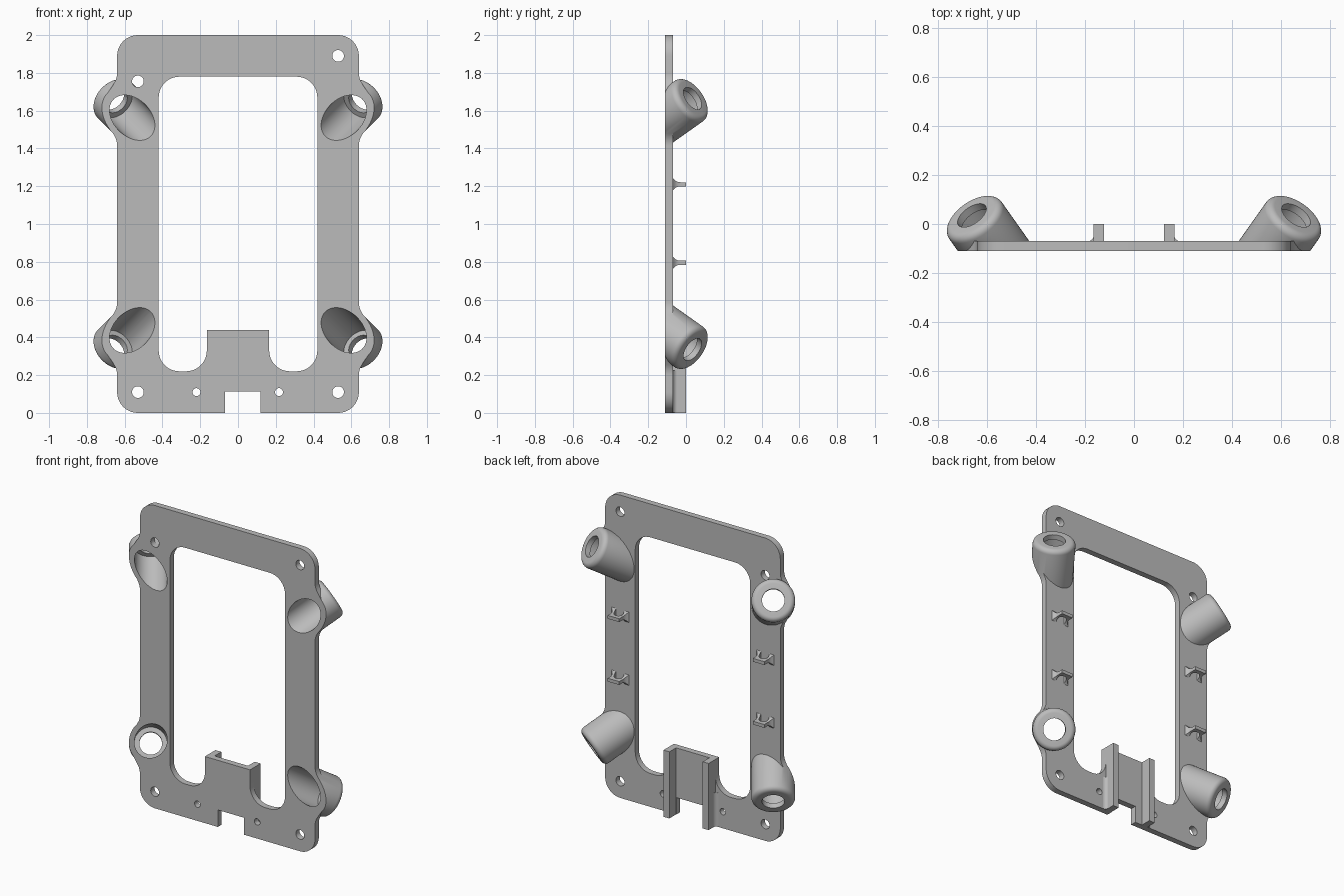
import bpy, bmesh, math
from mathutils import Vector

old = bpy.data.objects.get("Cube")
if old:
    bpy.data.objects.remove(old, do_unlink=True)

grey = bpy.data.materials.new("matte grey")
grey.use_nodes = True
COLOUR = (0.5, 0.5, 0.5, 1)
grey.diffuse_color = COLOUR
grey.node_tree.nodes["Principled BSDF"].inputs["Base Color"].default_value = COLOUR

FRONT, BACK = -0.11, -0.07     # plate faces along y


def skin(name, rings):
    """Closed solid through a list of equal-length point rings."""
    bm = bmesh.new()
    loops = [[bm.verts.new(p) for p in ring] for ring in rings]
    for a, b in zip(loops, loops[1:]):
        for i in range(len(a)):
            j = (i + 1) % len(a)
            bm.faces.new((a[i], a[j], b[j], b[i]))
    bm.faces.new(loops[0][::-1])
    bm.faces.new(loops[-1])
    bmesh.ops.recalc_face_normals(bm, faces=bm.faces)
    mesh = bpy.data.meshes.new(name)
    bm.to_mesh(mesh)
    bm.free()
    mesh.materials.append(grey)
    ob = bpy.data.objects.new(name, mesh)
    bpy.context.collection.objects.link(ob)
    return ob


def rounded(corners, steps=10):
    """Outline from (x, z, radius) corners."""
    out = []
    for i, (x, z, r) in enumerate(corners):
        p = Vector((x, z))
        if r == 0:
            out.append(p)
            continue
        u = (Vector(corners[i - 1][:2]) - p).normalized()
        v = (Vector(corners[(i + 1) % len(corners)][:2]) - p).normalized()
        half = u.angle(v) / 2
        centre = p + (u + v).normalized() * r / math.sin(half)
        a = (p + u * r / math.tan(half) - centre).normalized()
        b = (p + v * r / math.tan(half) - centre).normalized()
        out += [centre + r * a.slerp(b, k / steps) for k in range(steps + 1)]
    return out


def prism(name, outline, y0, y1):
    return skin(name, [[(x, y, z) for x, z in outline] for y in (y0, y1)])


def box(name, x0, x1, y0, y1, z0, z1):
    return prism(name, [(x0, z0), (x1, z0), (x1, z1), (x0, z1)], y0, y1)


def turned(name, profile, origin, axis, n=48):
    """Solid of revolution from (radius, distance along axis) pairs."""
    q = Vector(axis).to_track_quat("Z", "Y")
    ang = [2 * math.pi * k / n for k in range(n)]
    return skin(name, [[Vector(origin) + q @ Vector((r * math.cos(a), r * math.sin(a), t))
                        for a in ang] for r, t in profile])


def combine(ob, other, how):
    mod = ob.modifiers.new("cut", "BOOLEAN")
    mod.operation, mod.solver, mod.object = how, "EXACT", other
    bpy.ops.object.select_all(action="DESELECT")
    bpy.context.view_layer.objects.active = ob
    ob.select_set(True)
    bpy.ops.object.modifier_apply(modifier=mod.name)
    bpy.data.objects.remove(other, do_unlink=True)


def smooth(ob):
    bpy.ops.object.select_all(action="DESELECT")
    bpy.context.view_layer.objects.active = ob
    ob.select_set(True)
    bpy.ops.object.shade_smooth_by_angle(angle=math.radians(32))


# Plate outline: one side bulging around the two bosses, then mirrored
upper = [(0.64, 1.77, 0.1), (0.705, 1.67, 0.05), (0.70, 1.55, 0.05), (0.64, 1.44, 0.1)]
lower = [(x, 2 - z, r) for x, z, r in reversed(upper)]
side = [(0.64, 2, 0.11)] + upper + lower + [(0.64, 0, 0.11)]
outline = side + [(-x, z, r) for x, z, r in reversed(side)]
frame = prism("frame", rounded(outline), FRONT, BACK)

# Tilted corner bosses, trimmed flush with the front face
R, BORE, END, EDGE = 0.131, 0.098, 0.205, 0.03
bosses = [((sx * 0.56, FRONT, 1 + sz * 0.5625), (sx * 0.5, math.sqrt(0.5), sz * 0.5))
          for sx in (-1, 1) for sz in (-1, 1)]
arc = [(R - EDGE + EDGE * math.cos(a), END - EDGE + EDGE * math.sin(a))
       for a in (math.pi / 2 * k / 6 for k in range(7))]
for origin, axis in bosses:
    boss = turned("boss", [(R, -0.2)] + arc, origin, axis)
    combine(boss, box("trim", -1, 1, -0.6, FRONT, -0.5, 2.5), "DIFFERENCE")
    combine(frame, boss, "UNION")

# Central window with the tab standing up into it, and the bottom notch
r = 0.11
window = [(-0.42, 0.22, r), (-0.165, 0.22, r), (-0.165, 0.44, 0), (0.165, 0.44, 0),
          (0.165, 0.22, r), (0.42, 0.22, r), (0.42, 1.78, r), (-0.42, 1.78, r)]
combine(frame, prism("window_cut", rounded(window), -0.3, 0.3), "DIFFERENCE")
combine(frame, box("notch_cut", -0.07, 0.12, -0.3, 0.3, -0.1, 0.112), "DIFFERENCE")

# Screw holes
for x, z, rad in [(-0.53, 1.755, 0.031), (0.53, 1.89, 0.031), (-0.53, 0.11, 0.031),
                  (0.53, 0.11, 0.031), (-0.22, 0.11, 0.021), (0.217, 0.11, 0.021)]:
    hole = turned("hole_cut", [(rad, -0.05), (rad, 0.06)], (x, FRONT, z), (0, 1, 0), 24)
    combine(frame, hole, "DIFFERENCE")

# Stepped bores: wide from the front, narrow through the end lip
for origin, axis in bosses:
    bore = turned("bore_cut", [(BORE, -0.2), (BORE, END - 0.035), (0.068, END - 0.035),
                               (0.068, END + 0.1)], origin, axis)
    combine(frame, bore, "DIFFERENCE")
smooth(frame)

# Channel ribs behind the tab, with a fillet along the outer foot
for name, s in (("left_rib", 1), ("right_rib", -1)):
    foot = [(0.164 + 0.025 * (1 - math.sin(a)), BACK + 0.025 * (1 - math.cos(a)))
            for a in (math.pi / 2 * k / 5 for k in range(6))]
    box(name, *sorted((s * 0.122, s * 0.165)), BACK - 0.01, 0, 0, 0.44)
    section = [(0.15, BACK - 0.005), (0.189, BACK - 0.005)] + foot + [(0.15, BACK + 0.025)]
    smooth(skin(name + "_fillet", [[(s * x, y, z) for x, y in section] for z in (0.001, 0.225)]))

# Flared tie loops on the rails, each with an arched eye
flare = [(-0.075, 0.07, 0.042), (-0.067, 0.06, 0.03), (-0.058, 0.05, 0.02),
         (-0.045, 0.044, 0.013), (-0.03, 0.042, 0.011), (0, 0.042, 0.011)]
for sx in (-1, 1):
    for z in (0.795, 1.21):
        x = sx * 0.53
        loop = skin("tie_loop", [[(x - w, y, z - h), (x + w, y, z - h), (x + w, y, z + h),
                                  (x - w, y, z + h)] for y, w, h in flare])
        eye = turned("eye_cut", [(0.032, -0.1), (0.032, 0.1)], (x, BACK + 0.01, z), (0, 0, 1), 24)
        combine(loop, eye, "DIFFERENCE")
        smooth(loop)
